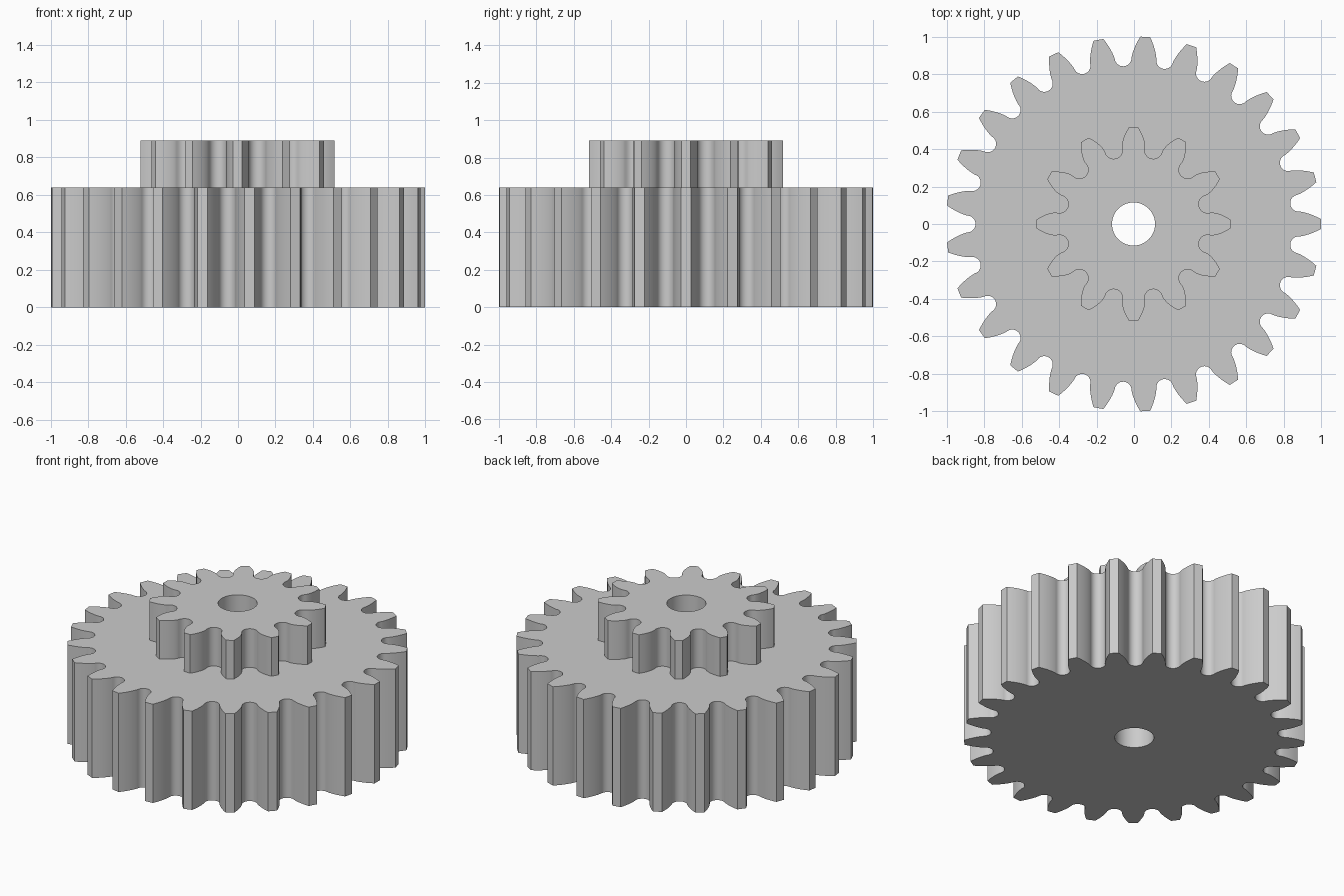
import bpy, bmesh
from math import pi, sin, cos, tan, acos, radians
from mathutils import Vector

cube = bpy.data.objects.get("Cube")
if cube:
    bpy.data.objects.remove(cube, do_unlink=True)

MODULE = 0.0741
PRESSURE = radians(20)
BORE = 0.115
CENTRE_X = -0.0025   # odd tooth count shifts the bounding box slightly

grey = bpy.data.materials.new("steel grey")
grey.use_nodes = True
grey.diffuse_color = (0.6, 0.6, 0.6, 1)
grey.node_tree.nodes["Principled BSDF"].inputs["Base Color"].default_value = (0.6, 0.6, 0.6, 1)


def involute(angle):
    return tan(angle) - angle


def polar(r, a):
    return Vector((r * cos(a), r * sin(a), 0))


def gear_outline(teeth):
    """Involute teeth joined by round-bottomed gaps, first tooth on +x."""
    pitch = MODULE * teeth / 2
    base = pitch * cos(PRESSURE)
    tip = pitch + MODULE
    root = pitch - 1.12 * MODULE

    def half_angle(r):
        spread = involute(acos(min(1, base / r)))
        return pi / (2 * teeth) + involute(PRESSURE) - spread

    # Gap circle tangent to both neighbouring flanks
    centre = pitch
    for _ in range(12):
        gap = pi / teeth - half_angle(centre)
        centre = root / (1 - sin(gap))
    radius = centre * sin(gap)
    start = max(base, centre * cos(gap))

    # Right flank from root to tip, as radius and angle steps
    radii = [start + (tip - start) * (i / 9) ** 1.5 for i in range(10)]
    flank = [polar(r, -half_angle(r)) for r in radii]
    flank += [Vector((p.x, -p.y, 0)) for p in reversed(flank)]

    # Gap bottom, running from this tooth to the next
    mid = pi / teeth
    hub = polar(centre, mid)
    arc_start, arc_end = mid - pi / 2 - gap, mid - 3 * pi / 2 + gap
    steps = 14
    arc = [hub + polar(radius, arc_start + (arc_end - arc_start) * i / steps)
           for i in range(steps + 1)]

    points = []
    for t in range(teeth):
        turn = 2 * pi * t / teeth
        for p in flank + arc:
            q = polar(p.length, turn + Vector((1, 0)).angle_signed(p.xy) * -1)
            points.append(q)
    return points


def make_gear(name, teeth, bottom, top):
    bm = bmesh.new()
    bore = [polar(BORE, 2 * pi * i / 64) for i in range(64)]
    edges = []
    for loop in (gear_outline(teeth), bore):
        verts = [bm.verts.new(p + Vector((CENTRE_X, 0, bottom))) for p in loop]
        edges += [bm.edges.new((v, verts[i - 1])) for i, v in enumerate(verts)]
    bmesh.ops.remove_doubles(bm, verts=bm.verts[:], dist=0.0005)
    bmesh.ops.triangle_fill(bm, edges=bm.edges[:], use_beauty=True, normal=(0, 0, 1))
    grown = bmesh.ops.extrude_face_region(bm, geom=bm.faces[:])["geom"]
    lifted = [g for g in grown if isinstance(g, bmesh.types.BMVert)]
    bmesh.ops.translate(bm, verts=lifted, vec=(0, 0, top - bottom))
    bmesh.ops.recalc_face_normals(bm, faces=bm.faces[:])

    mesh = bpy.data.meshes.new(name)
    bm.to_mesh(mesh)
    bm.free()
    mesh.materials.append(grey)
    obj = bpy.data.objects.new(name, mesh)
    bpy.context.collection.objects.link(obj)
    bpy.ops.object.select_all(action='DESELECT')
    obj.select_set(True)
    bpy.context.view_layer.objects.active = obj
    bpy.ops.object.shade_smooth_by_angle(angle=radians(30))
    return obj


make_gear("large_gear", 25, 0, 0.64)
make_gear("small_gear", 12, 0.64, 0.89)
